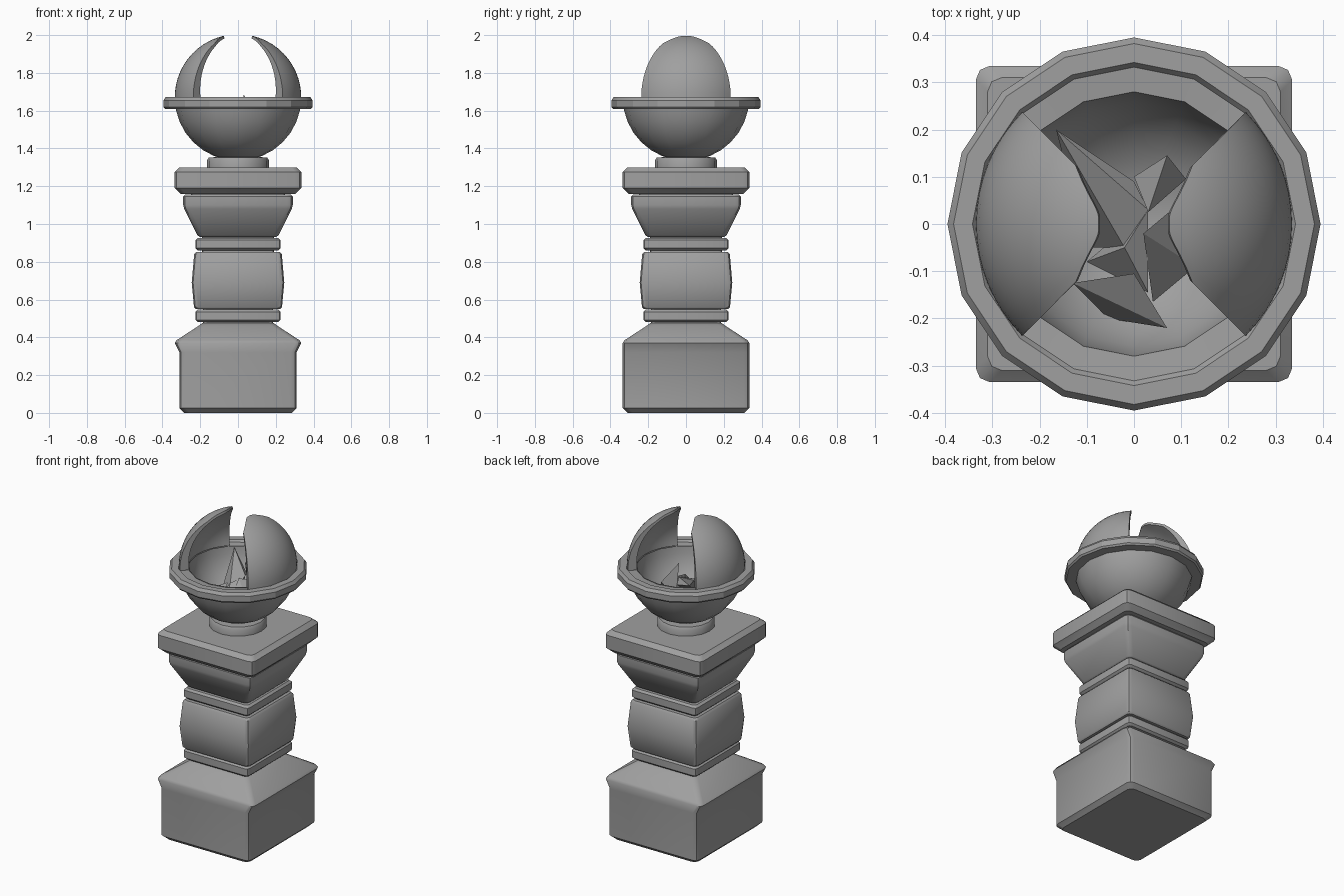
import bpy, bmesh
from math import sin, cos, pi, radians, asin, sqrt

if "Cube" in bpy.data.objects:
    bpy.data.objects.remove(bpy.data.objects["Cube"], do_unlink=True)

stone = bpy.data.materials.new("grey_stone")
stone.use_nodes = True
GREY = (0.35, 0.35, 0.35, 1)
stone.diffuse_color = GREY
stone.node_tree.nodes["Principled BSDF"].inputs["Base Color"].default_value = GREY


def finish(name, bm, angle=None):
    """Turn a bmesh into a named stone object."""
    bmesh.ops.remove_doubles(bm, verts=bm.verts, dist=1e-5)
    bmesh.ops.recalc_face_normals(bm, faces=bm.faces)
    mesh = bpy.data.meshes.new(name)
    bm.to_mesh(mesh)
    bm.free()
    mesh.materials.append(stone)
    obj = bpy.data.objects.new(name, mesh)
    bpy.context.collection.objects.link(obj)
    if angle:
        bpy.ops.object.select_all(action="DESELECT")
        obj.select_set(True)
        bpy.context.view_layer.objects.active = obj
        bpy.ops.object.shade_smooth_by_angle(angle=radians(angle))
    return obj


def skin(bm, rings, close=True):
    """Bridge successive rings of points with quads."""
    rows = [[bm.verts.new(p) for p in ring] for ring in rings]
    for low, high in zip(rows, rows[1:]):
        for i in range(len(low) if close else len(low) - 1):
            j = (i + 1) % len(low)
            bm.faces.new((low[i], low[j], high[j], high[i]))
    return rows


def square_ring(hx, hy, z, r):
    """Square outline with softened corners."""
    pts = []
    for k, (sx, sy) in enumerate(((1, 1), (-1, 1), (-1, -1), (1, -1))):
        for step in range(3):
            a = k * pi / 2 + step * pi / 4
            pts.append((sx * (hx - r) + r * cos(a), sy * (hy - r) + r * sin(a), z))
    return pts


def square_block(name, profile, corner):
    """Stack of square sections given as (half x, half y, z)."""
    bm = bmesh.new()
    rows = skin(bm, [square_ring(hx, hy, z, corner) for hx, hy, z in profile])
    bm.faces.new(rows[0])
    bm.faces.new(rows[-1])
    return finish(name, bm, 35)


def even(profile):
    return [(h, h, z) for h, z in profile]


def lathe(name, profile, cap=False, angle=35, sides=16):
    bm = bmesh.new()
    rows = skin(bm, [[(r * cos(2 * pi * i / sides), r * sin(2 * pi * i / sides), z)
                      for i in range(sides)] for r, z in profile])
    if cap:
        bm.faces.new(rows[0])
        bm.faces.new(rows[-1])
    return finish(name, bm, angle)


# Square pedestal
square_block("base", [(.285, .31, 0), (.31, .335, .025), (.31, .335, .32),
                      (.335, .335, .37), (.325, .325, .385), (.21, .21, .46),
                      (.19, .19, .475)], .03)
square_block("lower_neck", even([(.185, .46), (.185, .56)]), .02)
for name, z in (("lower_band", .48), ("upper_band", .86)):
    square_block(name, even([(.213, z), (.225, z + .012), (.225, z + .055),
                             (.213, z + .067)]), .02)
square_block("shaft", even([(.225, .55), (.233, .56), (.245, .69), (.232, .84),
                            (.222, .852)]), .025)
square_block("upper_neck", even([(.19, .84), (.19, .95)]), .02)
square_block("capital", even([(.2, .93), (.215, .94), (.285, 1.08), (.29, 1.1),
                              (.29, 1.145), (.28, 1.157)]), .03)
square_block("slab_joint", even([(.25, 1.14), (.25, 1.18)]), .02)
square_block("top_slab", even([(.305, 1.16), (.335, 1.19), (.335, 1.275),
                               (.31, 1.3)]), .03)

# Round collar under the bowl
lathe("collar", [(.165, 1.29), (.165, 1.335), (.155, 1.352), (.1, 1.355)], cap=True)

# Hollow bowl
CENTRE, OUTER, INNER = 1.67, .335, .28


def arc(radius, steps=8):
    return [(radius * sin(pi / 2 * i / steps), CENTRE - radius * cos(pi / 2 * i / steps))
            for i in range(steps + 1)]


lathe("bowl_outside", arc(OUTER)[:-1] + [(OUTER, 1.64)], angle=60)
lathe("bowl_inside", arc(INNER)[:-1] + [(INNER, 1.66)], angle=60)

# Rim ring with an inner ledge
lathe("rim", [(.325, 1.61), (.387, 1.61), (.395, 1.62), (.395, 1.655), (.382, 1.673),
              (.342, 1.673), (.332, 1.66), (INNER, 1.655)], angle=20)


# Two curved claws, thick at the foot and thin at the tip
def claw(name, side):
    bm = bmesh.new()
    cols, rows = 16, 12
    skins = []
    for inner in (False, True):
        grid = []
        for j in range(rows + 1):
            t = j / rows
            radius = OUTER - (.055 - .04 * t) * inner
            line = []
            for i in range(cols + 1):
                u = 2 * i / cols - 1
                tip = .075 + .1 * abs(u) ** 3
                start = asin(-.01 / OUTER)
                lift = start + (pi / 2 - asin(tip / OUTER) - start) * t
                a = u * pi / 4
                line.append((side * radius * cos(lift) * cos(a),
                             radius * cos(lift) * sin(a), CENTRE + radius * sin(lift)))
            grid.append(line)
        skins.append(grid)
    out, inn = [skin(bm, g, close=False) for g in skins]

    def border(g):
        return (g[0] + [r[-1] for r in g[1:]] + g[-1][-2::-1]
                + [r[0] for r in g[-2:0:-1]])
    a, b = border(out), border(inn)
    for i in range(len(a)):
        j = (i + 1) % len(a)
        bm.faces.new((a[i], a[j], b[j], b[i]))
    finish(name, bm, 40)


claw("left_claw", 1)
claw("right_claw", -1)

# Jagged crystal shards lying in the bowl
shards = {
    "long_shard": [(-.165, .2, 1.66), (0, .09, 1.58), (.03, .03, 1.6),
                   (-.02, -.05, 1.56), (-.1, -.05, 1.44)],
    "back_shard": [(.07, .145, 1.6), (0, .1, 1.5), (.11, .095, 1.53),
                   (.03, .025, 1.685), (.06, .06, 1.42)],
    "side_shard": [(.02, -.02, 1.6), (.08, .03, 1.58), (.13, -.09, 1.5),
                   (.04, -.165, 1.47), (.05, -.04, 1.4)],
    "front_shard": [(-.13, -.125, 1.53), (0, -.105, 1.6), (.07, -.22, 1.56),
                    (-.055, -.2, 1.47)],
    "middle_shard": [(-.02, -.05, 1.57), (.03, -.145, 1.52), (.03, .03, 1.6),
                     (-.1, -.08, 1.45), (0, 0, 1.4)],
}
for name, points in shards.items():
    bm = bmesh.new()
    for p in points:
        bm.verts.new(p)
    bmesh.ops.convex_hull(bm, input=bm.verts)
    finish(name, bm)
